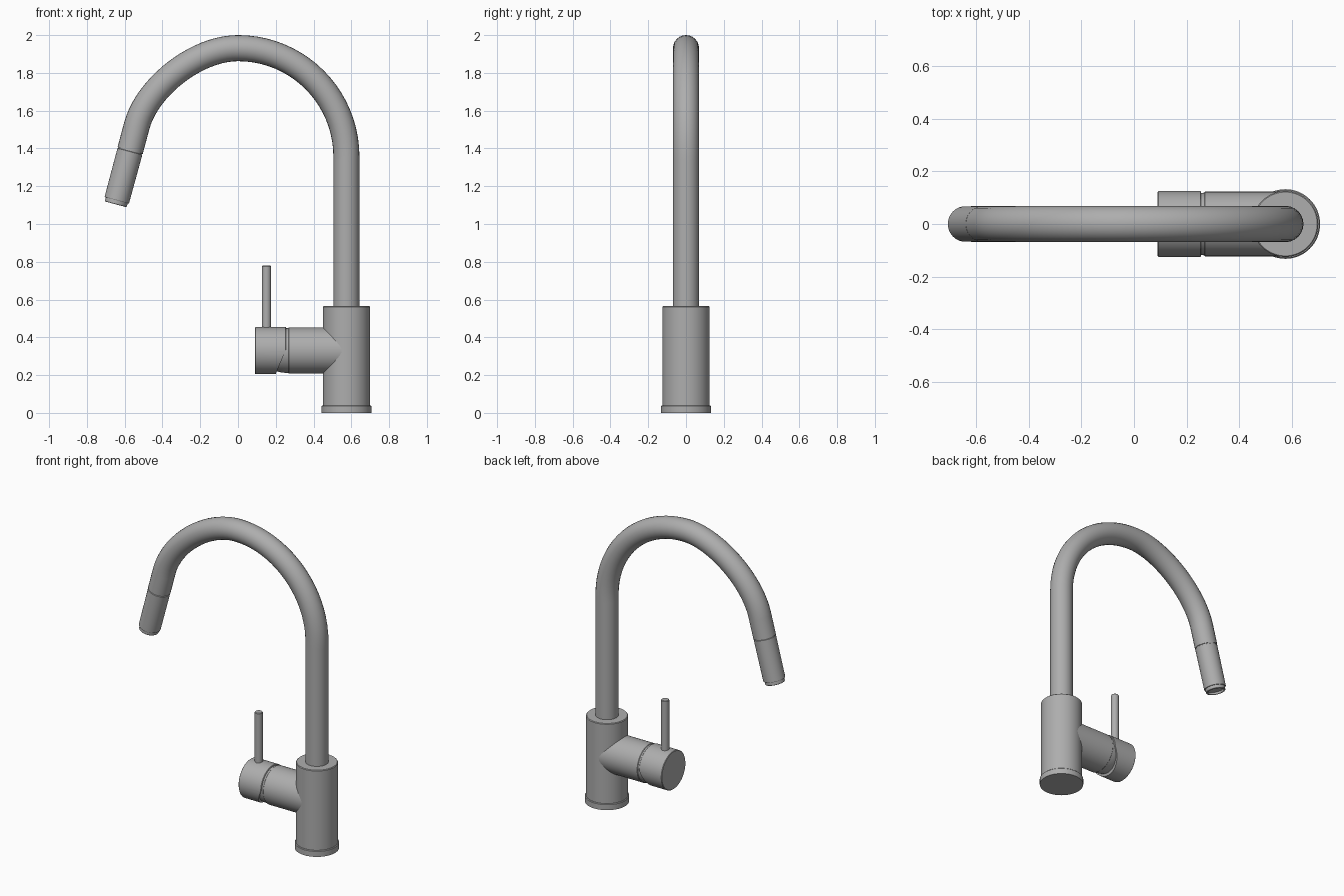
import bpy, bmesh, math
from mathutils import Vector, Matrix

cube = bpy.data.objects.get("Cube")
if cube:
    bpy.data.objects.remove(cube, do_unlink=True)

metal = bpy.data.materials.new("brushed grey metal")
metal.use_nodes = True
GREY = (0.42, 0.42, 0.42, 1)
metal.diffuse_color = GREY
metal.node_tree.nodes["Principled BSDF"].inputs["Base Color"].default_value = GREY


def smooth(obj):
    bpy.ops.object.select_all(action='DESELECT')
    obj.select_set(True)
    bpy.context.view_layer.objects.active = obj
    bpy.ops.object.shade_smooth_by_angle(angle=math.radians(32))


def lathe(name, profile, origin, axis, steps=64, cut=None):
    """Revolve (radius, distance) points about an axis; cut = (point, normal) trims one side."""
    bm = bmesh.new()
    rings = []
    for r, h in profile:
        if r == 0:
            rings.append([bm.verts.new((0, 0, h))] * steps)
        else:
            rings.append([bm.verts.new((r * math.cos(a), r * math.sin(a), h))
                          for a in (2 * math.pi * i / steps for i in range(steps))])
    for low, high in zip(rings, rings[1:]):
        for i in range(steps):
            j = (i + 1) % steps
            bm.faces.new(list(dict.fromkeys((low[i], low[j], high[j], high[i]))))
    turn = Vector(axis).to_track_quat('Z', 'Y').to_matrix().to_4x4()
    bm.transform(Matrix.Translation(origin) @ turn)
    if cut:
        res = bmesh.ops.bisect_plane(bm, geom=bm.verts[:] + bm.edges[:] + bm.faces[:],
                                     plane_co=cut[0], plane_no=cut[1], clear_outer=True)
        edges = [e for e in res["geom_cut"] if isinstance(e, bmesh.types.BMEdge)]
        bmesh.ops.holes_fill(bm, edges=edges)
    bmesh.ops.recalc_face_normals(bm, faces=bm.faces[:])
    mesh = bpy.data.meshes.new(name)
    bm.to_mesh(mesh)
    bm.free()
    mesh.materials.append(metal)
    obj = bpy.data.objects.new(name, mesh)
    bpy.context.collection.objects.link(obj)
    smooth(obj)
    return obj


COL_X = 0.574     # column axis
VALVE_Z = 0.33    # valve axis
UP, RIGHT = (0, 0, 1), (1, 0, 0)

# Column and its base flange
lathe("base_flange", [(0, 0), (0.132, 0), (0.132, 0.036), (0.128, 0.04), (0, 0.04)],
      (COL_X, 0, 0), UP)
lathe("column", [(0, 0.03), (0.125, 0.03), (0.125, 0.561), (0.121, 0.565), (0, 0.565)],
      (COL_X, 0, 0), UP)

# Side valve: body, rounded neck, and handle cap with a slanted underside
lathe("valve_body", [(0, 0.267), (0.12, 0.267), (0.1225, 0.27), (0.1225, COL_X), (0, COL_X)],
      (0, 0, VALVE_Z), RIGHT)
lathe("valve_neck", [(0, 0.14), (0.095, 0.16), (0.107, 0.195), (0.115, 0.225),
                     (0.118, 0.25), (0.119, 0.275), (0, 0.275)],
      (0, 0, VALVE_Z), RIGHT)
lathe("handle_cap", [(0, 0.09), (0.122, 0.09), (0.125, 0.093), (0.125, 0.252),
                     (0.122, 0.255), (0, 0.255)],
      (0, 0, VALVE_Z), RIGHT, cut=((0.255, 0, 0.337), (0.13, 0, -0.055)))
lathe("handle_lever", [(0, 0.44), (0.024, 0.44), (0.024, 0.776), (0.021, 0.78), (0, 0.78)],
      (0.151, 0, 0), UP, steps=32)

# Gooseneck pipe: anchor, incoming handle, outgoing handle (x, z)
PIPE_R = 0.069
K = 0.5523 * 0.575
path = [
    ((COL_X, 0.55), (COL_X, 0.40), (COL_X, 0.75)),
    ((COL_X, 1.356), (COL_X, 1.15), (COL_X, 1.356 + K)),
    ((0, 1.931), (K, 1.931), (-0.218, 1.931)),
    ((-0.536, 1.52), (-0.48, 1.728), (-0.548, 1.475)),
    ((-0.571, 1.389), (-0.56, 1.43), (-0.58, 1.35)),
]
curve = bpy.data.curves.new("gooseneck_pipe", 'CURVE')
curve.dimensions = '3D'
curve.bevel_depth = PIPE_R
curve.bevel_resolution = 10
curve.resolution_u = 20
curve.use_fill_caps = True
spline = curve.splines.new('BEZIER')
spline.bezier_points.add(len(path) - 1)
for p, (co, left, right) in zip(spline.bezier_points, path):
    p.handle_left_type = p.handle_right_type = 'FREE'
    p.co, p.handle_left, p.handle_right = [(x, 0, z) for x, z in (co, left, right)]
curve.materials.append(metal)
pipe = bpy.data.objects.new("gooseneck_pipe", curve)
bpy.context.collection.objects.link(pipe)
bpy.ops.object.select_all(action='DESELECT')
pipe.select_set(True)
bpy.context.view_layer.objects.active = pipe
bpy.ops.object.convert(target='MESH')
smooth(bpy.context.view_layer.objects.active)

# Spray head with a seam groove, stepped tip and recessed outlet
HEAD = (-0.571, 0, 1.389)
DOWN = (-0.26, 0, -0.966)
lathe("spray_head", [(0, -0.004), (0.064, -0.004), (0.064, 0.004), (0.068, 0.006),
                     (0.067, 0.27), (0.065, 0.273), (0.060, 0.273), (0.060, 0.293),
                     (0.058, 0.295), (0.050, 0.295), (0.050, 0.282), (0, 0.282)],
      HEAD, DOWN, steps=48)
